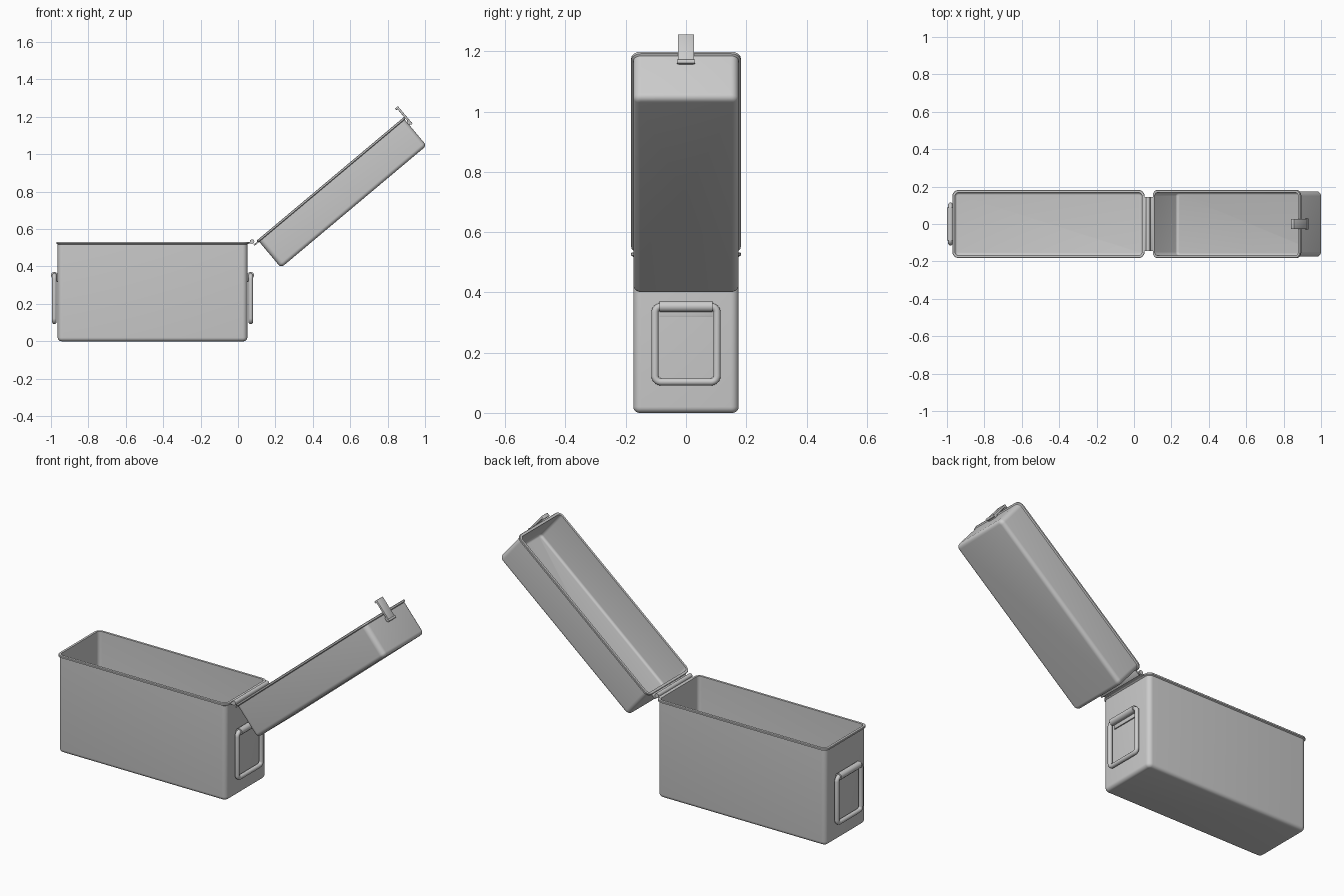
import bpy, bmesh, math
from mathutils import Matrix, Vector

if "Cube" in bpy.data.objects:
    bpy.data.objects.remove(bpy.data.objects["Cube"])


def finish(name, bm, mat=None):
    bmesh.ops.recalc_face_normals(bm, faces=bm.faces)
    if mat:
        bm.transform(mat)
    me = bpy.data.meshes.new(name)
    bm.to_mesh(me)
    bm.free()
    ob = bpy.data.objects.new(name, me)
    bpy.context.collection.objects.link(ob)
    smooth(ob)
    return ob


def smooth(ob):
    bpy.ops.object.select_all(action='DESELECT')
    ob.select_set(True)
    bpy.context.view_layer.objects.active = ob
    bpy.ops.object.shade_smooth_by_angle(angle=math.radians(35))


def rounded_rect(hx, hy, r, n=6):
    pts = []
    for i, (sx, sy) in enumerate(((1, 1), (-1, 1), (-1, -1), (1, -1))):
        for k in range(n + 1):
            a = math.pi / 2 * (i + k / n)
            pts.append((sx * (hx - r) + r * math.cos(a), sy * (hy - r) + r * math.sin(a)))
    return pts


def tray(name, length, width, depth, mat):
    """Open sheet-metal box with rounded edges and a rolled lip; x from 0 to length."""
    t, f, lip, corner = 0.007, 0.02, 0.007, 0.026
    prof = []                                   # (inset, height)
    for k in range(6):
        a = math.pi / 2 * k / 5
        prof.append((f * (1 - math.sin(a)), f * (1 - math.cos(a))))
    prof += [(0, depth - 0.014), (-lip, depth - 0.01), (-lip, depth - 0.002),
             (-lip + 0.002, depth), (t, depth)]
    for k in range(6):
        a = math.pi / 2 * k / 5
        g = f - t
        prof.append((t + g * (1 - math.cos(a)), t + g * (1 - math.sin(a))))
    bm = bmesh.new()
    rings = []
    for inset, z in prof:
        pts = rounded_rect(length / 2 - inset, width / 2 - inset, corner - inset)
        rings.append([bm.verts.new((x + length / 2, y, z)) for x, y in pts])
    n = len(rings[0])
    for a, b in zip(rings, rings[1:]):
        for i in range(n):
            j = (i + 1) % n
            bm.faces.new((a[i], a[j], b[j], b[i]))
    bm.faces.new(rings[0])
    bm.faces.new(rings[-1])
    return finish(name, bm, mat)


def block(name, lo, hi, mat=None, bevel=0.003):
    bm = bmesh.new()
    bmesh.ops.create_cube(bm, size=1)
    lo, hi = Vector(lo), Vector(hi)
    bm.transform(Matrix.Translation((lo + hi) / 2) @ Matrix.Diagonal((*(hi - lo), 1)))
    bmesh.ops.bevel(bm, geom=bm.edges[:], offset=bevel, segments=2, affect='EDGES', profile=0.5)
    return finish(name, bm, mat)


def rod(name, r, half, loc, mat=None):
    """Cylinder lying along y."""
    bm = bmesh.new()
    bmesh.ops.create_cone(bm, cap_ends=True, segments=24, radius1=r, radius2=r, depth=2 * half)
    bm.transform(Matrix.Translation(loc) @ Matrix.Rotation(math.pi / 2, 4, 'X'))
    return finish(name, bm, mat)


def handle(side, wall_x, s):
    # rectangular bail of round wire
    x = wall_x + s * 0.018
    cu = bpy.data.curves.new(side + "_handle", 'CURVE')
    cu.dimensions = '3D'
    cu.bevel_depth = 0.012
    cu.bevel_resolution = 4
    sp = cu.splines.new('POLY')
    pts = rounded_rect(0.103, 0.125, 0.02)
    sp.points.add(len(pts) - 1)
    for p, (y, z) in zip(sp.points, pts):
        p.co = (x, y, z + 0.228, 1)
    sp.use_cyclic_u = True
    ob = bpy.data.objects.new(side + "_handle", cu)
    bpy.context.collection.objects.link(ob)
    bpy.ops.object.select_all(action='DESELECT')
    ob.select_set(True)
    bpy.context.view_layer.objects.active = ob
    bpy.ops.object.convert(target='MESH')
    smooth(bpy.context.view_layer.objects.active)
    # sleeve wrapped round the top bar, and its flange on the wall
    rod(side + "_handle_sleeve", 0.018, 0.088, (x, 0, 0.353))
    xs = sorted((wall_x - s * 0.002, wall_x + s * 0.006))
    block(side + "_handle_flange", (xs[0], -0.088, 0.318), (xs[1], 0.088, 0.355), bevel=0.002)


# box body
X0, X1, H, W = -0.964, 0.05, 0.532, 0.35
tray("box_body", X1 - X0, W, H, Matrix.Translation((X0, 0, 0)))

# open lid, tilted back 40 degrees
L, D = 1.016, 0.195
lid_mat = Matrix.Translation((0.23, 0, 0.393)) @ Matrix.Rotation(math.radians(-40), 4, 'Y')
tray("lid", L, W, D, lid_mat)

# hinge barrel and its two leaves
rod("hinge_barrel", 0.012, 0.145, (0.075, 0, 0.533))
block("hinge_leaf_body", (0.049, -0.145, 0.522), (0.075, 0.145, 0.530), bevel=0.002)
block("hinge_leaf_lid", (-0.034, -0.145, D - 0.014), (0.002, 0.145, D - 0.006), lid_mat, 0.002)

# latch on the free end of the lid
block("latch_plate", (L + 0.006, -0.027, D - 0.05), (L + 0.018, 0.027, D + 0.066), lid_mat)
block("latch_mount", (L - 0.003, -0.027, D - 0.05), (L + 0.016, 0.027, D - 0.03), lid_mat)
rod("latch_pin", 0.007, 0.03, (L + 0.013, 0, D - 0.05), lid_mat)
block("latch_hook", (L - 0.002, -0.027, D + 0.054), (L + 0.012, 0.027, D + 0.066), lid_mat)

# carrying handles on both ends
handle("left", X0, -1)
handle("right", X1, 1)
